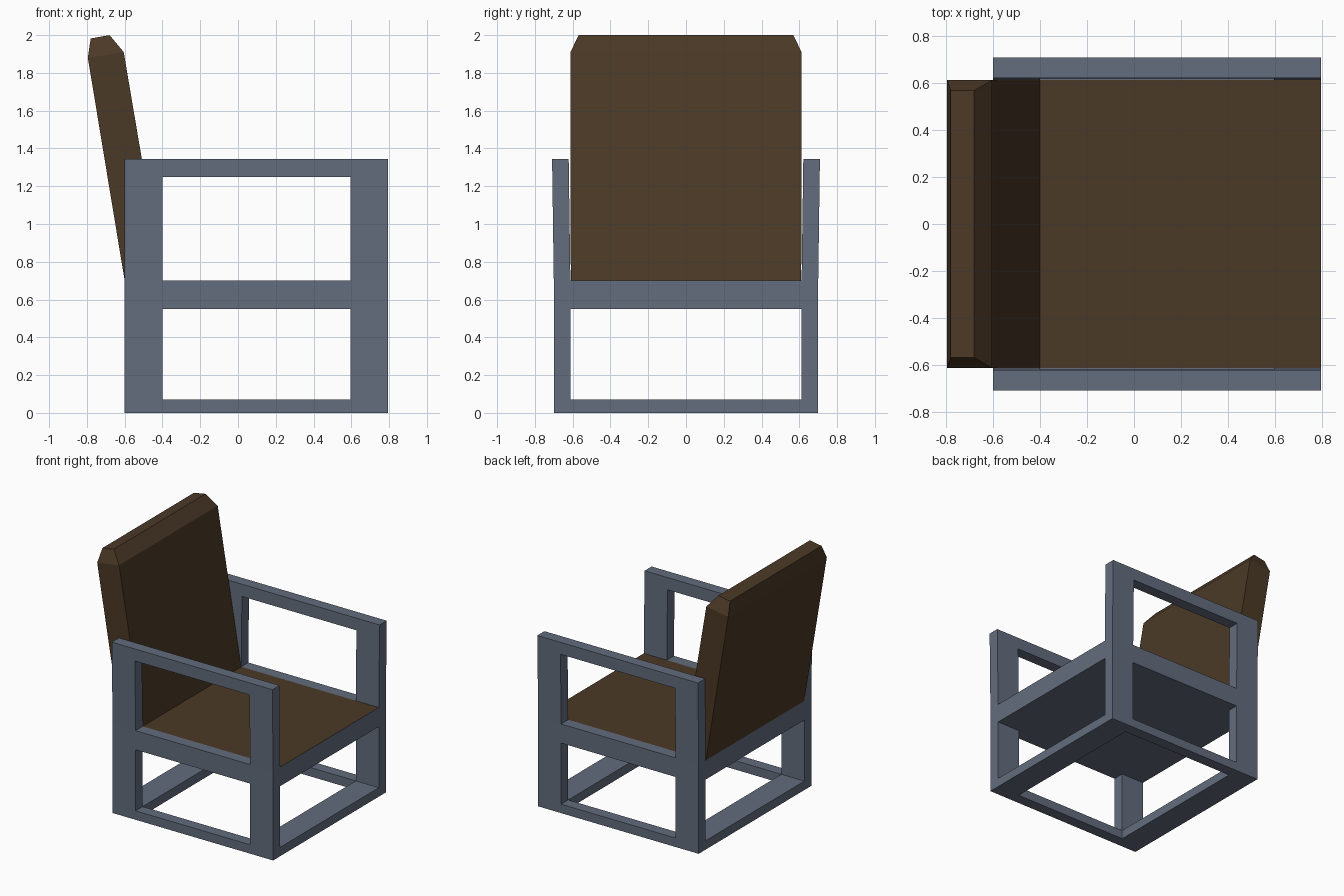
import bpy, bmesh, math

if "Cube" in bpy.data.objects:
    bpy.data.objects.remove(bpy.data.objects["Cube"])


def material(name, rgb):
    m = bpy.data.materials.new(name)
    m.diffuse_color = (*rgb, 1)
    m.use_nodes = True
    m.node_tree.nodes["Principled BSDF"].inputs["Base Color"].default_value = m.diffuse_color
    return m


GREY = material("slate grey", (0.125, 0.150, 0.205))
BROWN = material("dark brown", (0.071, 0.041, 0.020))


def add_object(name, bm, mats):
    mesh = bpy.data.meshes.new(name)
    bm.to_mesh(mesh)
    bm.free()
    for m in mats:
        mesh.materials.append(m)
    ob = bpy.data.objects.new(name, mesh)
    bpy.context.collection.objects.link(ob)
    return ob


# Frame: solid cells of a grid (legs, base ring, seat slab, arm rails)
XS = [-0.6, -0.4, 0.595, 0.795]
YS = [-0.7, -0.612, 0.612, 0.7]
ZS = [0, 0.07, 0.55, 0.70, 1.25, 1.345]


def solid(i, j, k):
    if not (0 <= i < 3 and 0 <= j < 3 and 0 <= k < 5):
        return False
    corner = i != 1 and j != 1
    return [not (i == 1 and j == 1), corner, True, corner, j != 1][k]


def point(i, j, k):
    # the arms lean outward slightly above the seat
    lean = 0.009 * max(0, ZS[k] - 0.70) / 0.645
    return (XS[i], YS[j] + math.copysign(lean, YS[j]), ZS[k])


bm = bmesh.new()
verts = {}
for i in range(3):
    for j in range(3):
        for k in range(5):
            if not solid(i, j, k):
                continue
            for axis in range(3):
                for side in (0, 1):
                    nb = [i, j, k]
                    nb[axis] += 2 * side - 1
                    if solid(*nb):
                        continue
                    loop = []
                    for a, b in ((0, 0), (1, 0), (1, 1), (0, 1)):
                        c = [i, j, k]
                        c[axis] += side
                        c[(axis + 1) % 3] += a
                        c[(axis + 2) % 3] += b
                        key = tuple(c)
                        if key not in verts:
                            verts[key] = bm.verts.new(point(*key))
                        loop.append(verts[key])
                    f = bm.faces.new(loop if side else loop[::-1])
                    # seat panel between the arms is brown
                    if axis == 2 and side and k == 2 and j == 1:
                        f.material_index = 1
bmesh.ops.dissolve_limit(bm, angle_limit=0.001, verts=bm.verts[:],
                         edges=bm.edges[:], delimit={'MATERIAL'})
add_object("chair_frame_and_seat", bm, [GREY, BROWN])

# Backrest: leaning cushion lofted through three rectangles, chamfered on top
# each row: rear x, rear z, front x, front z, half width
ROWS = [(-0.60, 0.70, -0.40, 0.70, 0.61),
        (-0.795, 1.88, -0.605, 1.91, 0.612),
        (-0.78, 1.982, -0.68, 2.0, 0.568)]
bm = bmesh.new()
rings = [[bm.verts.new(p) for p in ((xr, -w, zr), (xf, -w, zf),
                                    (xf, w, zf), (xr, w, zr))]
         for xr, zr, xf, zf, w in ROWS]
for lo, hi in zip(rings, rings[1:]):
    for n in range(4):
        m = (n + 1) % 4
        bm.faces.new((lo[n], lo[m], hi[m], hi[n]))
bm.faces.new(rings[-1])
bm.faces.new(rings[0][::-1])
bmesh.ops.recalc_face_normals(bm, faces=bm.faces[:])
add_object("backrest", bm, [BROWN])
